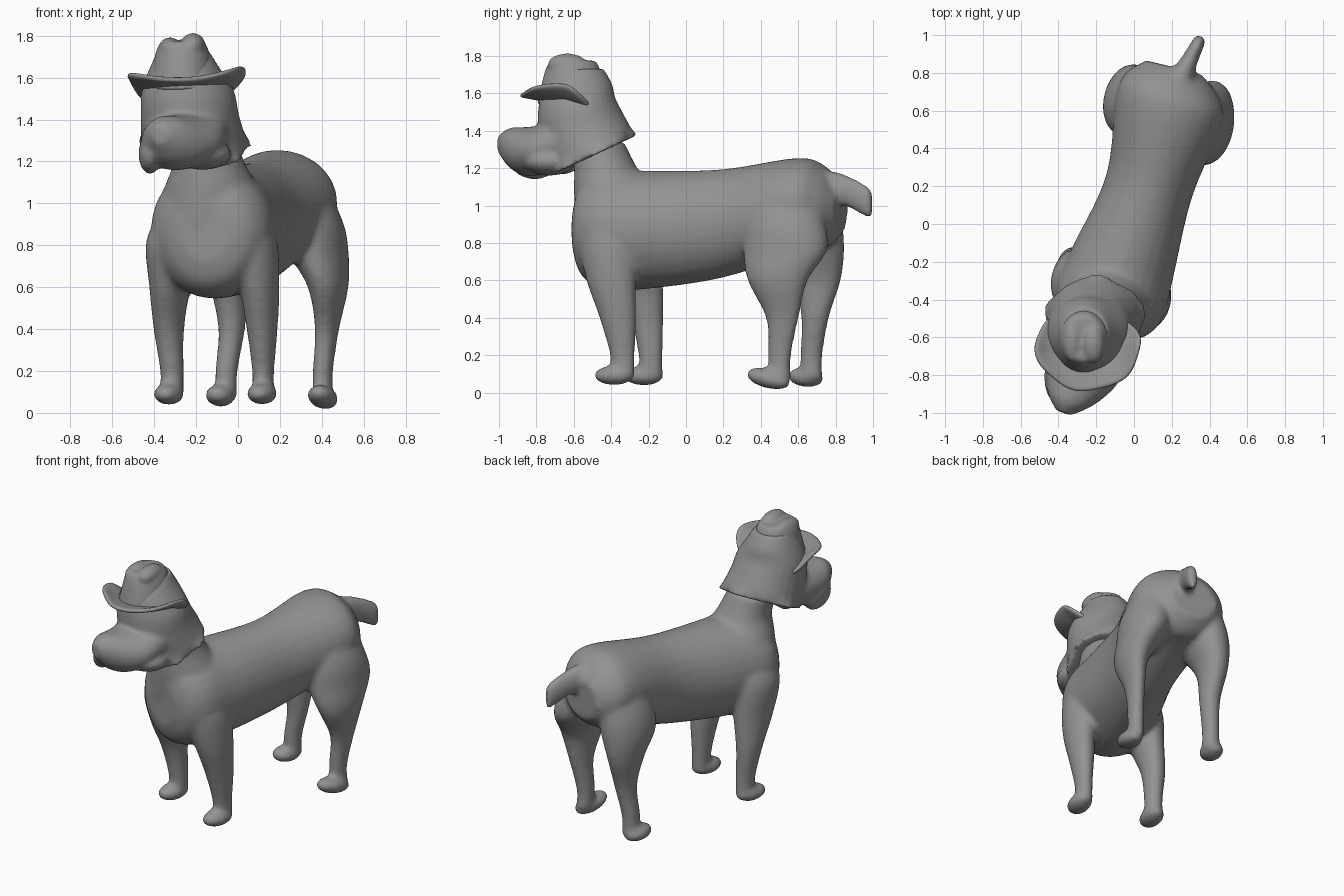
import bpy, bmesh
from math import sin, cos, pi, radians
from mathutils import Vector, Matrix, Euler

if "Cube" in bpy.data.objects:
    bpy.data.objects.remove(bpy.data.objects["Cube"])

SEG = 28
grey = bpy.data.materials.new("dark_grey")
grey.diffuse_color = (.29, .29, .29, 1)
grey.use_nodes = True
grey.node_tree.nodes["Principled BSDF"].inputs["Base Color"].default_value = grey.diffuse_color


def catmull(p0, p1, p2, p3, t):
    return [0.5 * (2 * b + (c - a) * t + (2 * a - 5 * b + 4 * c - d) * t * t
                   + (3 * b - a - 3 * c + d) * t ** 3)
            for a, b, c, d in zip(p0, p1, p2, p3)]


def loft(bm, rings, steps=5, ragged=0.0):
    """Closed tube through ellipses (x, y, z, half_a, half_b, pitch, yaw)."""
    ext = [rings[0]] + list(rings) + [rings[-1]]
    path = [catmull(*ext[i:i + 4], s / steps)
            for i in range(len(rings) - 1) for s in range(steps)] + [rings[-1]]
    loops = []
    for k, (x, y, z, a, b, pitch, yaw) in enumerate(path):
        rot = Euler((radians(pitch), 0, radians(yaw))).to_matrix()
        rag = ragged * max(0, 1 - k / 5)
        loop = []
        for i in range(SEG):
            th = 2 * pi * i / SEG
            r = 1 + rag * (sin(5 * th) + 0.6 * sin(9 * th + 1))
            loop.append(bm.verts.new(
                Vector((x, y, z)) + rot @ Vector((a * r * cos(th), b * r * sin(th), 0))))
        loops.append(loop)
    faces = [bm.faces.new(loops[0][::-1]), bm.faces.new(loops[-1])]
    for l0, l1 in zip(loops, loops[1:]):
        for i in range(SEG):
            j = (i + 1) % SEG
            faces.append(bm.faces.new((l0[i], l0[j], l1[j], l1[i])))
    bmesh.ops.recalc_face_normals(bm, faces=faces)


def blob(bm, loc, size, pitch=0, yaw=0):
    m = Matrix.LocRotScale(Vector(loc), Euler((radians(pitch), 0, radians(yaw))), Vector(size))
    bmesh.ops.create_uvsphere(bm, u_segments=20, v_segments=12, radius=1, matrix=m)


def make(name, bm, voxel=None, smooth=6):
    me = bpy.data.meshes.new(name)
    bm.to_mesh(me)
    bm.free()
    me.shade_smooth()
    me.materials.append(grey)
    ob = bpy.data.objects.new(name, me)
    bpy.context.collection.objects.link(ob)
    if voxel:
        r = ob.modifiers.new("fuse", 'REMESH')
        r.mode, r.voxel_size, r.use_smooth_shade = 'VOXEL', voxel, True
        s = ob.modifiers.new("soften", 'SMOOTH')
        s.factor, s.iterations = 0.5, smooth
    return ob


def leg(bm, path, stance, foot_len, pitch=0):
    """Leg from shoulder to shin, faded into the torso above, ankle and paw below."""
    x, y, z, a, b = path[0]
    axis = .01 + .29 * y
    fade = [(x + (axis - x) * m, y, z + dz, a * s, b * s)
            for m, dz, s in ((.6, .25, .4), (.27, .14, .85))]
    ax, ay, az, aa, ab = path[-1]
    rings = fade + path + [(ax, ay, az - .12, aa, ab)]
    loft(bm, [(*r, 0, -15) for r in rings])
    blob(bm, stance, (.07, foot_len, .052), pitch, -15)


# Body: torso, swinging slightly toward -x at the chest
bm = bmesh.new()
torso = [(-.16, -.585, .87, .12, .15), (-.15, -.54, .87, .22, .26), (-.13, -.42, .87, .295, .32),
         (-.06, -.2, .87, .28, .315), (.08, .2, .905, .235, .29),
         (.185, .6, 1.0, .29, .255), (.20, .74, .99, .25, .22), (.21, .83, .98, .15, .13)]
loft(bm, [(*r, 90, -14) for r in torso])

# Neck
loft(bm, [(*r, 0, 0) for r in [
    (-.13, -.34, .9, .27, .25), (-.13, -.385, 1.08, .22, .215),
    (-.14, -.43, 1.2, .17, .17), (-.18, -.48, 1.34, .16, .15)]])

# Tail
loft(bm, [(*r, 90, -20) for r in [
    (.23, .74, 1.09, .09, .1), (.28, .84, 1.085, .05, .085),
    (.345, .97, 1.02, .033, .085), (.35, .995, 1.0, .02, .055)]])

# Front legs
leg(bm, [(.045, -.41, .82, .14, .17), (.1, -.4, .6, .095, .135), (.115, -.365, .4, .072, .1),
         (.12, -.34, .2, .052, .068)], (.115, -.385, .092), .11)
leg(bm, [(-.31, -.3, .82, .125, .17), (-.325, -.26, .6, .095, .14), (-.33, -.21, .4, .072, .09),
         (-.315, -.19, .2, .056, .065)], (-.33, -.225, .09), .11)

# Hind legs
leg(bm, [(.35, .53, .9, .15, .22), (.385, .53, .76, .135, .23), (.43, .49, .6, .09, .165),
         (.425, .515, .4, .055, .09), (.405, .5, .2, .048, .063)], (.405, .44, .075), .125, -14)
leg(bm, [(0, .65, .9, .14, .19), (-.03, .66, .76, .13, .19), (-.04, .7, .6, .088, .13),
         (-.03, .69, .4, .063, .075), (-.055, .67, .2, .053, .06)], (-.085, .64, .082), .1, -6)
make("dog_body", bm, .016, 8)

# Head with a ragged fur ruff, broad wedge muzzle and jowls
bm = bmesh.new()
loft(bm, [(*r, 0) for r in [
    (-.205, -.5, 1.265, .265, .25, 25), (-.215, -.52, 1.32, .25, .245, 24),
    (-.23, -.56, 1.42, .235, .235, 19), (-.24, -.585, 1.54, .22, .21, 10),
    (-.255, -.575, 1.65, .165, .18, 0), (-.26, -.57, 1.73, .12, .13, 0)]], ragged=.05)
loft(bm, [(*r, 90, -20) for r in [
    (-.24, -.62, 1.34, .21, .17), (-.27, -.76, 1.3, .205, .135), (-.31, -.86, 1.29, .165, .13),
    (-.35, -.94, 1.31, .11, .105), (-.375, -1, 1.33, .04, .045)]])
blob(bm, (-.42, -.81, 1.235), (.055, .13, .095))
blob(bm, (-.17, -.73, 1.235), (.14, .14, .075), 0, 10)
make("dog_head", bm, .013, 6)

# Hat crown with two pinched bumps on top
bm = bmesh.new()
loft(bm, [(-.265, y, z, a, b, 0, 0) for y, z, a, b in [
    (-.625, 1.54, .165, .17), (-.61, 1.64, .145, .165),
    (-.605, 1.73, .125, .145), (-.605, 1.775, .1, .12)]])
blob(bm, (-.325, -.61, 1.74), (.055, .12, .052))
blob(bm, (-.215, -.635, 1.755), (.06, .105, .058))
make("hat_crown", bm, .012, 4)

# Hat brim, rolled up at both sides and sinking into the fur behind
bm = bmesh.new()
loops = []
for k in range(7):
    t = k / 6
    loop = []
    for i in range(48):
        th = 2 * pi * i / 48
        depth, slope = (.25, .17) if sin(th) < 0 else (.19, .6)
        f = (.4 + .6 * t) * (1 + .025 * t * sin(6 * th))
        x, y = .28 * f * cos(th), depth * f * sin(th)
        z = 1.55 - slope * y + .06 * x + .08 * t * t * cos(th) ** 2
        loop.append(bm.verts.new((-.245 + x, -.635 + y, z)))
    loops.append(loop)
for l0, l1 in zip(loops, loops[1:]):
    for i in range(48):
        j = (i + 1) % 48
        bm.faces.new((l0[i], l1[i], l1[j], l0[j]))
brim = make("hat_brim", bm)
sol = brim.modifiers.new("thickness", 'SOLIDIFY')
sol.thickness, sol.offset = .026, 0
sub = brim.modifiers.new("round", 'SUBSURF')
sub.levels = sub.render_levels = 1
